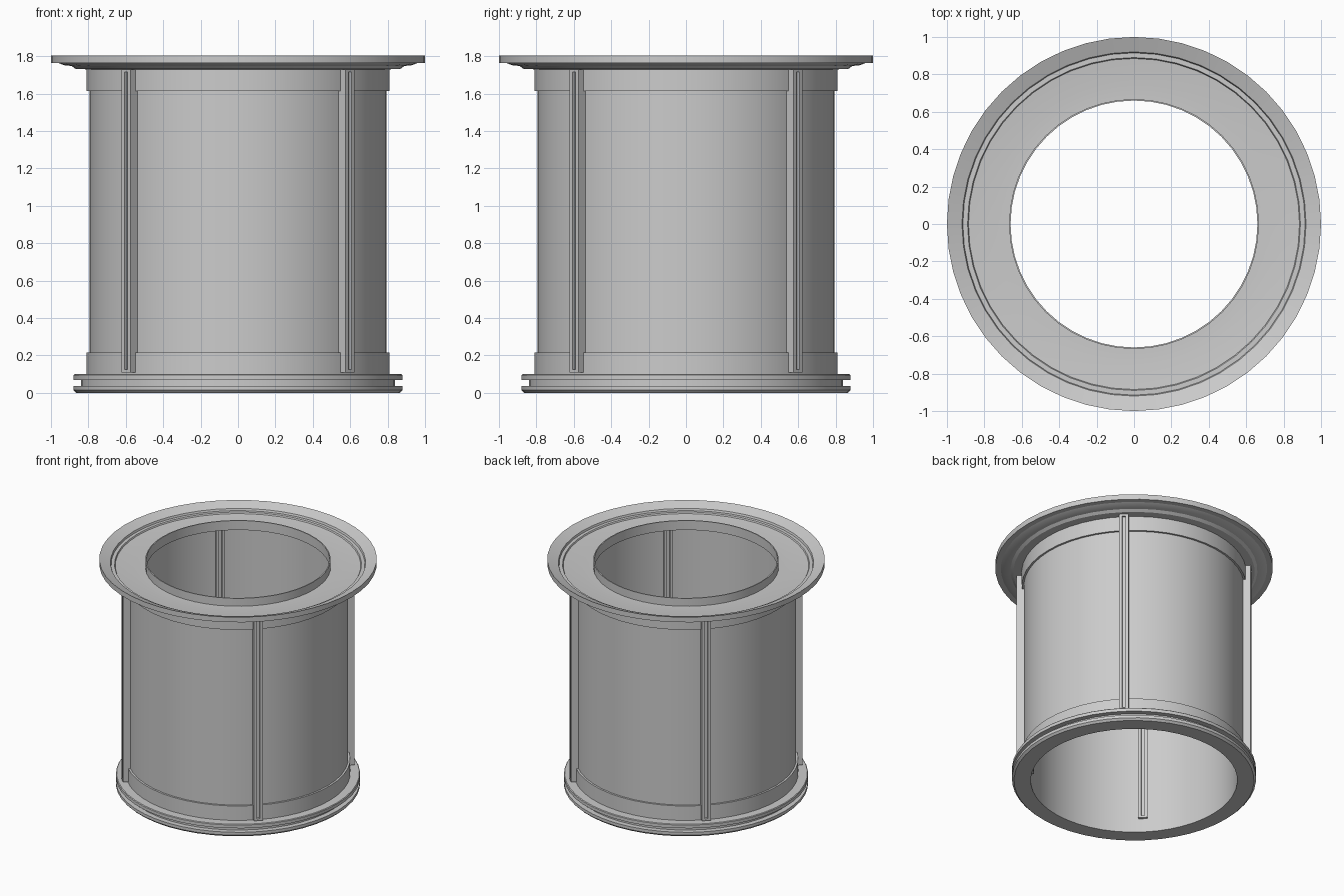
import bpy, bmesh, math

if "Cube" in bpy.data.objects:
    bpy.data.objects.remove(bpy.data.objects["Cube"])

SEGMENTS = 48


def make_object(name, bm, smooth=True):
    bmesh.ops.recalc_face_normals(bm, faces=bm.faces)
    mesh = bpy.data.meshes.new(name)
    bm.to_mesh(mesh)
    bm.free()
    ob = bpy.data.objects.new(name, mesh)
    bpy.context.collection.objects.link(ob)
    if smooth:
        bpy.ops.object.select_all(action='DESELECT')
        ob.select_set(True)
        bpy.context.view_layer.objects.active = ob
        bpy.ops.object.shade_smooth_by_angle(angle=math.radians(20))
    return ob


def lathe(name, profile):
    """Revolve a closed (radius, height) outline around z."""
    bm = bmesh.new()
    rings = []
    for i in range(SEGMENTS):
        a = 2 * math.pi * i / SEGMENTS
        rings.append([bm.verts.new((r * math.cos(a), r * math.sin(a), z)) for r, z in profile])
    n = len(profile)
    for i in range(SEGMENTS):
        p, q = rings[i], rings[(i + 1) % SEGMENTS]
        for j in range(n):
            k = (j + 1) % n
            bm.faces.new((p[j], q[j], q[k], p[k]))
    return make_object(name, bm)


# Tube wall with slightly thicker collars at both ends
lathe("tube_wall", [(0.745, 0.05), (0.81, 0.05), (0.81, 0.215), (0.795, 0.215),
                    (0.795, 1.615), (0.81, 1.615), (0.81, 1.73), (0.745, 1.73)])

# Grooved foot ring
lathe("foot_ring", [(0.745, 0.0), (0.865, 0.0), (0.88, 0.015), (0.88, 0.038),
                    (0.84, 0.038), (0.84, 0.07), (0.88, 0.07), (0.88, 0.095),
                    (0.875, 0.10), (0.745, 0.10)])

# Dished top flange with a thin upright lip around the opening
lathe("top_flange", [(0.66, 1.725), (0.81, 1.73), (0.87, 1.733), (0.89, 1.748),
                     (0.93, 1.752), (0.96, 1.764), (1.0, 1.764), (1.0, 1.805),
                     (0.92, 1.775), (0.915, 1.76), (0.89, 1.76), (0.885, 1.75),
                     (0.75, 1.737), (0.668, 1.737), (0.668, 1.80), (0.66, 1.80)])


# Four upright ribs through the wall, channelled inside and outside
def rib(name, angle, z0=0.11, z1=1.73):
    w, g, d = 0.033, 0.011, 0.018
    inner, outer = 0.725, 0.847
    section = [(inner, -w), (outer, -w), (outer, -g), (outer - d, -g), (outer - d, g),
               (outer, g), (outer, w), (inner, w), (inner, g), (inner + d, g),
               (inner + d, -g), (inner, -g)]
    c, s = math.cos(angle), math.sin(angle)
    bm = bmesh.new()
    face = bm.faces.new([bm.verts.new((r * c - t * s, r * s + t * c, z0)) for r, t in section])
    top = bmesh.ops.extrude_face_region(bm, geom=[face], use_keep_orig=True)
    moved = [v for v in top["geom"] if isinstance(v, bmesh.types.BMVert)]
    bmesh.ops.translate(bm, verts=moved, vec=(0, 0, z1 - z0))
    # Closed ends of the channels
    for z in (z0, z1 - 0.015):
        for r in (inner + d / 2, outer - d / 2):
            cube = bmesh.ops.create_cube(bm, size=1)["verts"]
            for v in cube:
                x, y, h = r + v.co.x * d, v.co.y * 2 * g, z + (v.co.z + 0.5) * 0.015
                v.co = (x * c - y * s, x * s + y * c, h)
    make_object(name, bm, smooth=False)


for i in range(4):
    rib(f"wall_rib_{i + 1}", math.radians(45 + 90 * i))
